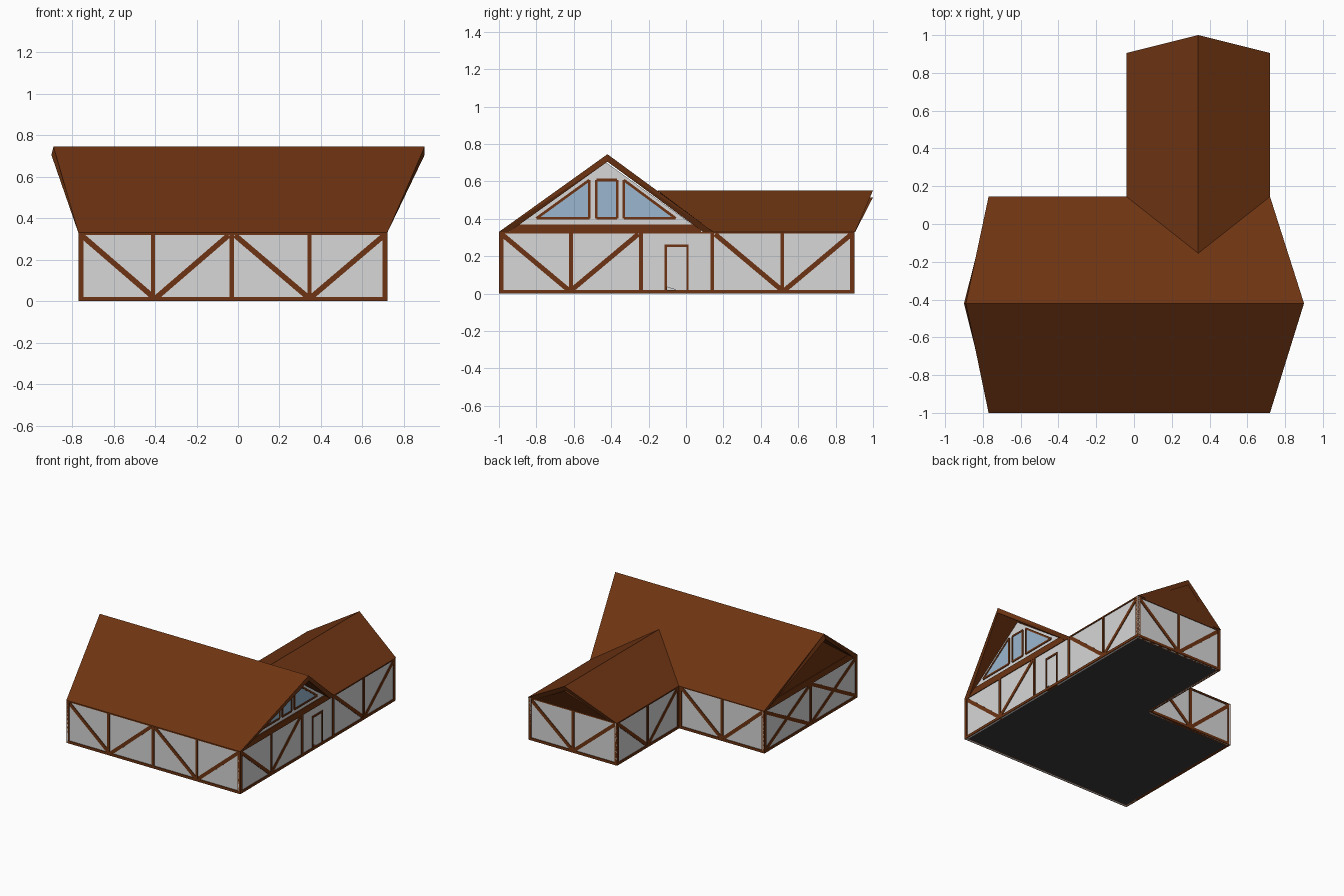
import bpy, bmesh
from mathutils import Vector

if "Cube" in bpy.data.objects:
    bpy.data.objects.remove(bpy.data.objects["Cube"])


def material(name, rgb):
    m = bpy.data.materials.new(name)
    m.diffuse_color = (*rgb, 1)
    m.use_nodes = True
    m.node_tree.nodes["Principled BSDF"].inputs["Base Color"].default_value = m.diffuse_color
    return m


BROWN = material("brown timber", (0.155, 0.034, 0.006))
PLASTER = material("pale plaster", (0.68, 0.68, 0.68))
GLASS = material("blue glass", (0.32, 0.47, 0.63))
SLAB = material("dark stone", (0.045, 0.045, 0.045))
H = 0.33


def loft(name, mat, ring_a, ring_b):
    """Closed solid between two matching rings of points."""
    bm = bmesh.new()
    a = [bm.verts.new(p) for p in ring_a]
    b = [bm.verts.new(p) for p in ring_b]
    n = len(a)
    caps = [bm.faces.new(a), bm.faces.new(b[::-1])]
    for i in range(n):
        j = (i + 1) % n
        bm.faces.new((a[i], b[i], b[j], a[j]))
    bmesh.ops.triangulate(bm, faces=caps)
    bmesh.ops.recalc_face_normals(bm, faces=bm.faces)
    me = bpy.data.meshes.new(name)
    bm.to_mesh(me)
    bm.free()
    me.materials.append(mat)
    ob = bpy.data.objects.new(name, me)
    bpy.context.collection.objects.link(ob)
    return ob


class Wall:
    """Vertical plane: u runs along the wall, d runs inwards."""

    def __init__(self, name, p, q):
        self.name, self.p = name, Vector(p)
        self.t = (Vector(q) - self.p)
        self.length = self.t.length
        self.t.normalize()
        self.n = Vector((-self.t.y, self.t.x))

    def plate(self, part, mat, pts, d0, d1):
        rings = []
        for d in (d0, d1):
            ring = []
            for u, z in pts:
                v = self.p + self.t * u + self.n * d
                ring.append((v.x, v.y, z))
            rings.append(ring)
        return loft(self.name + "_" + part, mat, *rings)

    def bar(self, part, a, b, w, d0=0.0, d1=0.024):
        a, b = Vector(a), Vector(b)
        s = (b - a).normalized()
        s = Vector((-s.y, s.x)) * w / 2
        self.plate(part, BROWN, [a - s, b - s, b + s, a + s], d0, d1)

    def timber(self, posts, braces):
        L = self.length
        self.bar("sill", (0, 0.01), (L, 0.01), 0.02)
        self.bar("top_rail", (0, H - 0.005), (L, H - 0.005), 0.01)
        for u in [0.01] + posts + [L - 0.01]:
            self.bar("post", (u, 0), (u, H), 0.02)
        for u0, z0, u1, z1 in braces:
            self.bar("brace", (u0, z0), (u1, z1), 0.026, 0.001, 0.023)

    def panel(self, door=None):
        L = self.length
        pts = [(0, 0), (L, 0), (L, H), (0, H)]
        if door:
            a, b, h = door
            pts[1:1] = [(a, 0), (a, h), (b, h), (b, 0)]
        self.plate("panel", PLASTER, pts, 0.006, 0.018)

    def gable(self, u0, u1, apex, mat):
        m = (u0 + u1) / 2
        self.plate("gable", mat, [(u0, H), (u1, H), (m, apex)], 0.006, 0.018)
        self.bar("tie_beam", (u0 + 0.01, 0.347), (u1 - 0.01, 0.347), 0.046)

    def window(self, pts):
        self.plate("window_glass", GLASS, pts, 0.003, 0.009)
        for i, p in enumerate(pts):
            self.bar("window_frame", p, pts[(i + 1) % len(pts)], 0.014, 0.0, 0.012)


def vee(u0, u1):
    m = (u0 + u1) / 2
    return [(u0 + 0.015, 0.318, m, 0.012), (m, 0.012, u1 - 0.015, 0.318)]


def cross(u0, u1):
    return [(u0 + 0.01, 0.015, u1 - 0.01, 0.315), (u0 + 0.01, 0.315, u1 - 0.01, 0.015)]


# front wall: two V-braced bays
w = Wall("front_wall", (-0.77, -1), (0.72, -1))
w.panel()
w.timber([0.36, 0.74, 1.115], vee(0, 0.74) + vee(0.74, 1.49))

# right wall with doorway and glazed gable (u = y + 1)
w = Wall("right_wall", (0.72, -1), (0.72, 0.9))
w.panel((0.895, 1.005, 0.255))
w.timber([0.385, 0.76, 1.14, 1.515], vee(0, 0.76) + vee(1.14, 1.9))
for u in (0.892, 1.008):
    w.bar("door_jamb", (u, 0), (u, 0.262), 0.012)
w.bar("door_lintel", (0.886, 0.256), (1.014, 0.256), 0.014)
w.gable(0.05, 1.09, 0.703, PLASTER)
w.window([(0.2, 0.402), (0.483, 0.402), (0.483, 0.607)])
w.window([(0.521, 0.402), (0.632, 0.402), (0.632, 0.607), (0.521, 0.607)])
w.window([(0.668, 0.402), (0.945, 0.402), (0.668, 0.607)])

# rear wing walls
w = Wall("wing_back_wall", (0.72, 0.9), (-0.04, 0.9))
w.panel()
w.timber([0.38], vee(0, 0.76))
w.gable(0.06, 0.7, 0.512, PLASTER)

w = Wall("wing_left_wall", (-0.04, 0.9), (-0.04, 0.14))
w.panel()
w.timber([0.38], vee(0, 0.76))

# back wall of the main house
w = Wall("back_wall", (-0.04, 0.14), (-0.77, 0.14))
w.panel()
w.timber([0.365], vee(0, 0.73))

# left wall with crossed braces
w = Wall("left_wall", (-0.77, 0.14), (-0.77, -1))
w.panel()
w.timber([0.57], cross(0, 0.57) + cross(0.57, 1.14))
w.gable(0.05, 1.09, 0.703, BROWN)

# L-shaped floor
plan = [(-0.765, -0.995), (0.715, -0.995), (0.715, 0.895), (-0.035, 0.895),
        (-0.035, 0.135), (-0.765, 0.135)]
loft("floor", SLAB, [(x, y, 0) for x, y in plan], [(x, y, 0.006) for x, y in plan])

# main roof: profile in y,z with ridge ends that overhang in x
prof = [(-1, H), (-0.42, 0.745), (0.145, H), (0.09, H), (-0.42, 0.705), (-0.945, H)]
left = [-0.77, -0.89, -0.77, -0.77, -0.9, -0.77]
right = [0.72, 0.9, 0.72, 0.72, 0.9, 0.72]
loft("main_roof", BROWN,
     [(x, y, z) for x, (y, z) in zip(left, prof)],
     [(x, y, z) for x, (y, z) in zip(right, prof)])

# wing roof: profile in x,z, running into the main roof slope
prof = [(-0.04, H), (0.34, 0.552), (0.72, H), (0.66, H), (0.34, 0.515), (0.02, H)]
near = [0.145, -0.155, 0.145, 0.145, -0.11, 0.145]
far = [0.905, 1.0, 0.905, 0.905, 1.0, 0.905]
loft("wing_roof", BROWN,
     [(x, y, z) for y, (x, z) in zip(near, prof)],
     [(x, y, z) for y, (x, z) in zip(far, prof)])
